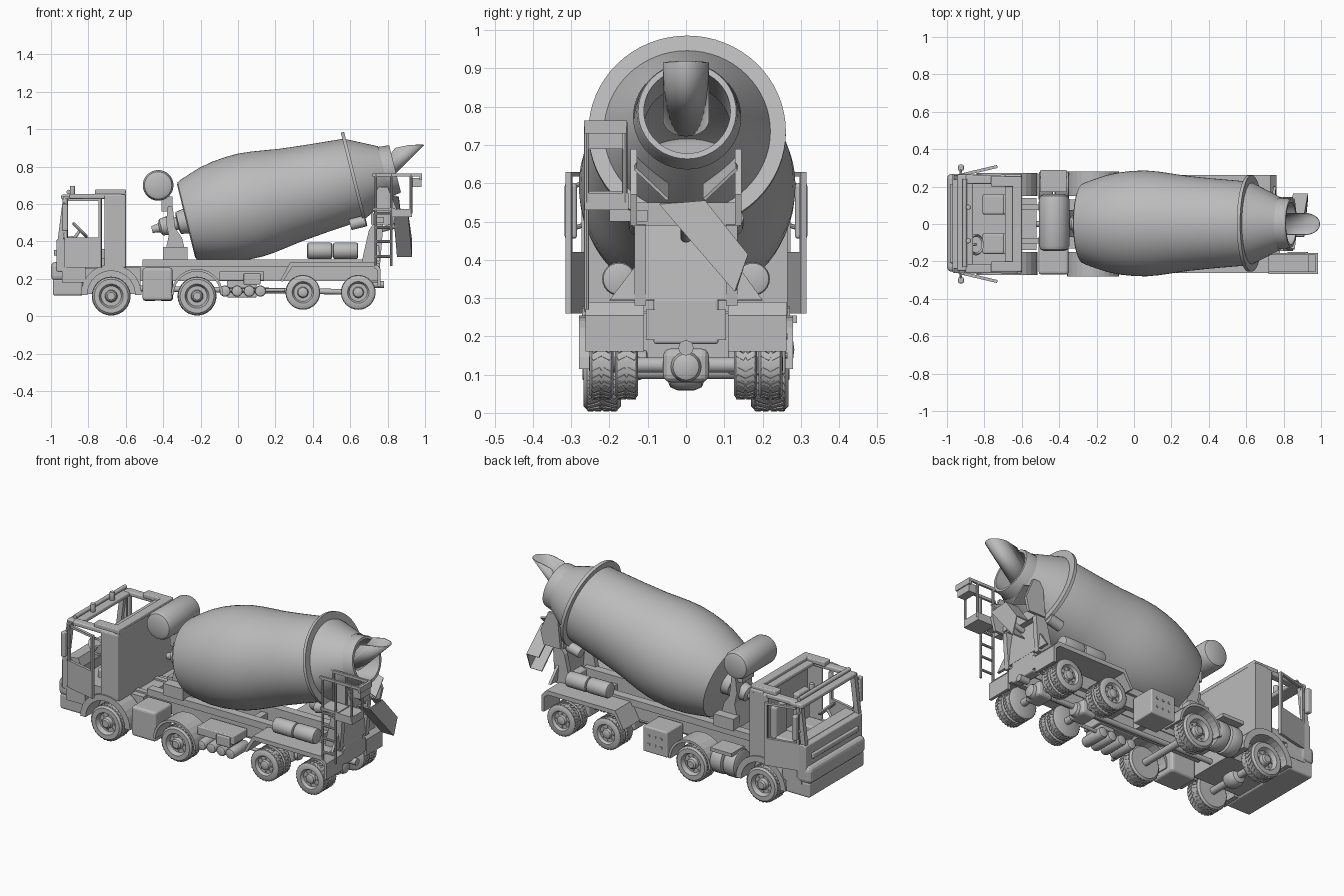
import bpy, bmesh, math
from mathutils import Vector, Matrix

if "Cube" in bpy.data.objects:
    bpy.data.objects.remove(bpy.data.objects["Cube"])

grey = bpy.data.materials.new("plain grey")
grey.use_nodes = True
grey.diffuse_color = (0.5, 0.5, 0.5, 1)
grey.node_tree.nodes["Principled BSDF"].inputs["Base Color"].default_value = (0.5, 0.5, 0.5, 1)
SIDES = ((-1, "right"), (1, "left"))


# ---- helpers ----
def finish(name, bm, bevel=0.0, smooth=False):
    bmesh.ops.recalc_face_normals(bm, faces=bm.faces)
    me = bpy.data.meshes.new(name)
    bm.to_mesh(me)
    bm.free()
    me.materials.append(grey)
    ob = bpy.data.objects.new(name, me)
    bpy.context.collection.objects.link(ob)
    if bevel:
        mod = ob.modifiers.new("bevel", "BEVEL")
        mod.width, mod.segments = bevel, 3
    if smooth:
        bpy.ops.object.select_all(action="DESELECT")
        ob.select_set(True)
        bpy.context.view_layer.objects.active = ob
        bpy.ops.object.shade_smooth_by_angle(angle=math.radians(35))
    return ob


def add_box(bm, size, mat):
    bmesh.ops.create_cube(bm, size=1, matrix=mat @ Matrix.Diagonal((*size, 1)))


def box(name, x, y, z, bevel=0.0):
    bm = bmesh.new()
    lo, hi = Vector((x[0], y[0], z[0])), Vector((x[1], y[1], z[1]))
    add_box(bm, hi - lo, Matrix.Translation((lo + hi) / 2))
    return finish(name, bm, bevel)


def pair(name, x, y, z, bevel=0.0):
    box("right_" + name, x, (-y[1], -y[0]), z, bevel)
    box("left_" + name, x, y, z, bevel)


def prism(name, pts, y0, y1, bevel=0.0):
    bm = bmesh.new()
    face = bm.faces.new([bm.verts.new((x, y0, z)) for x, z in pts])
    ext = bmesh.ops.extrude_face_region(bm, geom=[face])["geom"]
    bmesh.ops.translate(bm, vec=(0, y1 - y0, 0), verts=[v for v in ext if isinstance(v, bmesh.types.BMVert)])
    return finish(name, bm, bevel)


def sheet(name, quads, thick=.008):
    bm = bmesh.new()
    for quad in quads:
        bm.faces.new([bm.verts.new(p) for p in quad])
    bmesh.ops.remove_doubles(bm, verts=bm.verts, dist=.0001)
    finish(name, bm).modifiers.new("thickness", "SOLIDIFY").thickness = thick


def frame(start, direction):
    rot = Vector(direction).to_track_quat("Z", "Y").to_matrix().to_4x4()
    return Matrix.Translation(start) @ rot


def add_lathe(bm, profile, mat, seg):
    rings = []
    for a, r in profile:
        if r == 0:
            rings.append([bm.verts.new(mat @ Vector((0, 0, a)))] * seg)
        else:
            rings.append([bm.verts.new(mat @ Vector((r * math.cos(t), r * math.sin(t), a)))
                          for t in (2 * math.pi * i / seg for i in range(seg))])
    for p, q in zip(rings, rings[1:]):
        for i in range(seg):
            j = (i + 1) % seg
            bm.faces.new(list(dict.fromkeys((p[i], p[j], q[j], q[i]))))


def lathe(name, profile, start, direction, seg=32):
    bm = bmesh.new()
    add_lathe(bm, profile, frame(start, direction), seg)
    return finish(name, bm, 0, True)


def rod(name, p, q, r, seg=12, cap=0.0):
    length = (Vector(q) - Vector(p)).length
    prof = [(0, 0), (0, r - cap), (cap * .3, r - cap * .3), (cap, r)] if cap else [(0, 0), (0, r)]
    return lathe(name, prof + [(length - a, b) for a, b in reversed(prof)], p, Vector(q) - Vector(p), seg)


def arch(name, cx, cz, r, t, y0, y1):
    ang = [math.pi * i / 14 for i in range(15)]
    pts = [(cx + (r + t) * math.cos(a), cz + (r + t) * math.sin(a)) for a in ang]
    pts += [(cx + r * math.cos(a), cz + r * math.sin(a)) for a in reversed(ang)]
    return prism(name, pts, y0, y1)


# ---- wheels: tyre, rim, bolts and chevron tread ----
def wheel(name, x, z, r, side, y_in, y_out):
    w = y_out - y_in
    bm = bmesh.new()
    mat = frame((x, side * y_in, z), (0, side, 0))
    k = r * .965
    prof = [(0, 0), (0, k * .9), (w * .1, k), (w * .9, k), (w, k * .9), (w, k * .64), (w * .93, k * .6),
            (w * .75, k * .54), (w * .75, k * .33), (w * .95, k * .28), (w * 1.02, k * .2), (w * 1.02, 0)]
    add_lathe(bm, prof, mat, 40)
    for i in range(8):
        m = mat @ Matrix.Rotation(i * math.pi / 4, 4, "Z") @ Matrix.Translation((k * .43, 0, w * .77))
        add_box(bm, (.007, .007, .008), m)
    for i in range(30):
        for e in (-1, 1):
            m = mat @ Matrix.Rotation(i * math.pi / 15, 4, "Z")
            m = m @ Matrix.Translation((k, 0, w * (.5 + e * .21))) @ Matrix.Rotation(e * .5, 4, "X")
            add_box(bm, (r * .06, r * .11, w * .38), m)
    finish(name, bm, 0, True)


for s, tag in SIDES:
    for n, x in (("first", -.678), ("second", -.219)):
        wheel(f"{tag}_{n}_wheel", x, .108, .104, s, .17, .268)
    for n, x in (("third", .347), ("fourth", .643)):
        wheel(f"{tag}_{n}_inner_wheel", x, .128, .093, s, .125, .186)
        wheel(f"{tag}_{n}_outer_wheel", x, .128, .093, s, .19, .252)
for n, x, z in (("first", -.678, .108), ("second", -.219, .108), ("third", .347, .125), ("fourth", .643, .125)):
    rod(n + "_axle", (x, -.18, z), (x, .18, z), .02, 16)
    if x > 0:
        box(n + "_differential", (x - .05, x + .05), (-.06, .06), (.08, .168), .02)
        rod(n + "_differential_cover", (x - .05, 0, .12), (x + .07, 0, .12), .04, 20, .02)
rod("front_axle_bulb", (-.678, -.05, .108), (-.678, .05, .108), .05, 20, .03)
rod("drive_shaft", (-.6, 0, .15), (.64, 0, .13), .015)

# ---- chassis ----
pair("chassis_rail", (-.62, .76), (.075, .105), (.19, .27))
pair("mixer_subframe", (-.51, .72), (.07, .12), (.265, .305))
pair("leaf_spring", (-.8, -.56), (.09, .13), (.13, .155))
for x in (-.5, -.1, .1, .5, .72):
    box("cross_member", (x, x + .04), (-.08, .08), (.2, .26))
box("rear_box", (.70, .76), (-.085, .085), (.18, .30), .008)
rod("rear_hitch", (.72, 0, .17), (.78, 0, .17), .02)
for s, tag in SIDES:
    # mudguards and canisters
    prism(tag + "_rear_mudguard", [(.225, .19), (.28, .29), (.73, .29), (.762, .255), (.762, .16), (.745, .16),
                                   (.745, .245), (.72, .265), (.29, .265), (.24, .185)], s * .11, s * .262)
    for x in (.37, .508):
        rod(tag + "_canister", (x, s * .175, .35), (x + .134, s * .175, .35), .044, 24, .01)
    arch(tag + "_second_mudguard", -.219, .115, .125, .014, s * .15, s * .28)
    arch(tag + "_front_mudguard", -.678, .115, .128, .035, s * .15, s * .272)

# ---- side equipment ----
box("battery_box", (-.51, -.35), (-.27, -.11), (.085, .26), .015)
for x in (-.51, -.425):
    rod("fuel_tank", (x, .2, .165), (x + .078, .2, .165), .083, 24, .015)
box("tank_step", (-.5, -.36), (.17, .29), (.235, .255))
box("valve_box", (-.1, .14), (-.24, -.11), (.19, .24), .006)
box("valve_block", (.03, .12), (-.25, -.12), (.17, .23), .006)
for x in (-.07, -.005, .06, .12):
    rod("air_tank", (x, -.25, .135), (x, -.1, .135), .03, 16, .01)
rod("air_pipe", (-.08, -.13, .14), (.25, -.13, .14), .01)
box("tool_box", (-.06, .1), (.11, .26), (.1, .25), .008)
for x in (-.02, .02, .06):
    for z in (.15, .2):
        rod("tool_box_bolt", (x, .255, z), (x, .265, z), .008, 8)

# ---- cab ----
box("cab_floor", (-.965, -.6), (-.255, .262), (.255, .31))
box("engine_cover", (-.93, -.52), (-.14, .14), (.12, .26))
prism("cab_front_panel", [(-.97, .24), (-.97, .41), (-.945, .42), (-.92, .41), (-.92, .24)], -.26, .268, .006)
box("grille_bar", (-.985, -.965), (-.21, .215), (.325, .355), .006)
box("front_bumper", (-1, -.9), (-.255, .268), (.19, .29), .025)
box("lower_bumper", (-.99, -.83), (-.25, .262), (.11, .2), .012)
pair("headlamp", (-1, -.99), (.14, .23), (.215, .26), .003)
pair("cab_step", (-.94, -.815), (.2, .264), (.18, .26))
box("cab_back_wall", (-.625, -.6), (-.25, .265), (.25, .65))
pair("cab_rear_side", (-.715, -.6), (.24, .265), (.26, .65), .008)
box("roof_front_bar", (-.945, -.86), (-.25, .265), (.625, .65), .008)
box("roof_rear_bar", (-.69, -.6), (-.25, .265), (.635, .66), .008)
pair("roof_side_rail", (-.9, -.62), (.215, .262), (.628, .655), .008)
pair("roof_ledge", (-.765, -.6), (.2, .255), (.65, .678), .006)
box("roof_back_ledge", (-.65, -.6), (-.22, .22), (.655, .678), .006)
rod("roof_lamp_bar", (-.905, -.23, .665), (-.905, .24, .665), .012, 12)
for y in (-.09, .09):
    rod("beacon", (-.885, y, .645), (-.885, y, .698), .014, 12, .004)
for s, tag in SIDES:
    prism(tag + "_windscreen_pillar", [(-.965, .4), (-.935, .4), (-.905, .64), (-.935, .64)], s * .235, s * .262)
    # door hung slightly ajar
    hinge = Vector((-.925, s * .262, 0))
    for part, x, z in (("panel", (0, .2), (.26, .42)), ("rear_post", (.185, .2), (.42, .63)),
                       ("top_rail", (.02, .2), (.617, .63)), ("front_post", (0, .014), (.42, .63))):
        ob = box(f"{tag}_door_{part}", x, (-.008, .008), z)
        ob.matrix_world = Matrix.Translation(hinge) @ Matrix.Rotation(s * .23, 4, "Z")
    box(tag + "_mirror", (-.94, -.91), sorted((s * .285, s * .317)), (.455, .6), .008)
    for z in (.48, .59):
        rod(tag + "_mirror_arm", (-.93, s * .24, z + .02), (-.925, s * .3, z), .006, 8)
    box(tag + "_seat", (-.81, -.69), sorted((s * .05, s * .16)), (.3, .36), .012)
    box(tag + "_seat_back", (-.70, -.66), sorted((s * .05, s * .16)), (.34, .53), .012)
prism("dashboard", [(-.94, .31), (-.94, .42), (-.88, .43), (-.86, .38), (-.88, .31)], -.235, .245)
rod("steering_column", (-.9, -.11, .38), (-.845, -.11, .46), .008)
lathe("steering_wheel", [(0, .05), (.008, .058), (.016, .05), (.008, .042), (0, .05)],
      (-.85, -.11, .455), (.7, 0, .7), 24)

# ---- drum ----
tilt = math.radians(14)
axis = Vector((math.cos(tilt), 0, math.sin(tilt)))
base = Vector((-.266, .003, .512))
lathe("mixing_drum", [(-.012, 0), (-.012, .2), (-.006, .212), (.015, .222), (.07, .241), (.13, .26), (.2, .274),
                      (.27, .281), (.34, .283), (.41, .277), (.48, .267), (.56, .255), (.7, .241), (.905, .224),
                      (.93, .215), (1.08, .14)], base, axis, 64)
lathe("drum_ring", [(.905, .22), (.905, .258), (.923, .258), (.923, .2), (.905, .22)], base, axis, 64)
lathe("drum_mouth", [(1.04, .125), (1.04, .14), (1.13, .132), (1.14, .128), (1.14, .113), (.95, .113)], base, axis, 48)
lathe("drum_gearbox", [(-.2, 0), (-.2, .018), (-.16, .025), (-.15, .045), (-.11, .05), (-.1, .035), (-.06, .035),
                       (-.055, .06), (0, .07)], base, axis, 24)
# drum stand and water tank
prism("drum_stand", [(-.4, .3), (-.37, .43), (-.385, .5), (-.375, .59), (-.35, .59), (-.335, .47), (-.3, .42),
                     (-.27, .3)], -.07, .075)
pair("stand_foot", (-.4, -.27), (.07, .13), (.3, .37))
rod("water_tank", (-.427, -.145, .7), (-.427, .16, .7), .082, 32, .03)
box("water_tank_bracket", (-.41, -.35), (-.05, .06), (.56, .64))

# ---- rear support, hopper and chute ----
for s, tag in SIDES:
    prism(tag + "_drum_support", [(.66, .28), (.67, .33), (.7, .46), (.735, .51), (.775, .49), (.77, .4), (.76, .28)],
          s * .105, s * .135)
    prism(tag + "_hopper_side", [(.72, .49), (.74, .69), (.8, .69), (.85, .57), (.83, .49)], s * .128, s * .145)
    sheet(tag + "_hopper_slope", [[(.76, s * .13, .67), (.86, s * .13, .64), (.87, s * .045, .56), (.76, s * .045, .6)]])
    rod(tag + "_support_roller", (.60, s * .12, .49), (.68, s * .12, .51), .03, 16)
box("support_cross_beam", (.71, .77), (-.13, .13), (.49, .55))
sheet("rear_apron", [[(.735, -.12, .49), (.735, .125, .49), (.75, .125, .4), (.75, -.12, .4)],
                     [(.75, -.12, .4), (.75, .125, .4), (.76, .2, .295), (.76, -.2, .295)]], .015)
rod("chute_pivot", (.75, 0, .46), (.9, 0, .5), .015)
# discharge chute: tapered plate with side walls, swung to one side
edge = [(-.07, .545), (.05, .555), (.162, .414), (.127, .317)]
outer = [Vector((.93 - .02 * (z > .5), y, z)) for y, z in edge]
inner = [p - Vector((.08, 0, 0)) for p in outer]
sheet("discharge_chute", [outer, [outer[1], outer[2], inner[2], inner[1]], [outer[0], outer[3], inner[3], inner[0]]])

# filling scoop: slanted half pipe with raised cheeks, cut level at the top
bm = bmesh.new()
rows = []
for i in range(25):
    t = math.pi * i / 24
    low = Vector((.76 + .0425 * math.sin(t), .06 * math.cos(t), .765 - .0425 * math.sin(t)))
    rows.append((bm.verts.new(low), bm.verts.new(low + Vector((1, 0, 1)) * (.915 - low.z))))
for a, b in zip(rows, rows[1:]):
    bm.faces.new((a[0], a[1], b[1], b[0]))
for low, high in (rows[0], rows[-1]):
    bm.faces.new((low, high, bm.verts.new((.84, low.co.y, .9)), bm.verts.new((.78, low.co.y, .82))))
scoop = finish("filling_scoop", bm, 0, True)
scoop.modifiers.new("thickness", "SOLIDIFY").thickness = .006

# ---- service platform and ladder ----
box("platform_deck", (.82, .93), (-.265, -.15), (.53, .575))
box("platform_step", (.72, .84), (-.265, -.16), (.565, .58))
for y, foot in ((-.26, .27), (-.16, .53)):
    for x in (.737, .82):
        rod("ladder_rail", (x, y, foot), (x, y, .76), .007, 8)
    box("guard_rail", (.72, .985), (y - .006, y + .006), (.748, .764))
    rod("guard_post", (.925, y, .55), (.925, y, .76), .007, 8)
for z in (.32, .4, .475, .55):
    rod("ladder_rung", (.737, -.26, z), (.82, -.26, z), .007, 8)
box("guard_rail_end", (.97, .985), (-.265, -.155), (.73, .764))
box("control_box", (.93, .98), (-.255, -.165), (.69, .74))
box("platform_bracket", (.73, .78), (-.2, -.1), (.5, .53))
